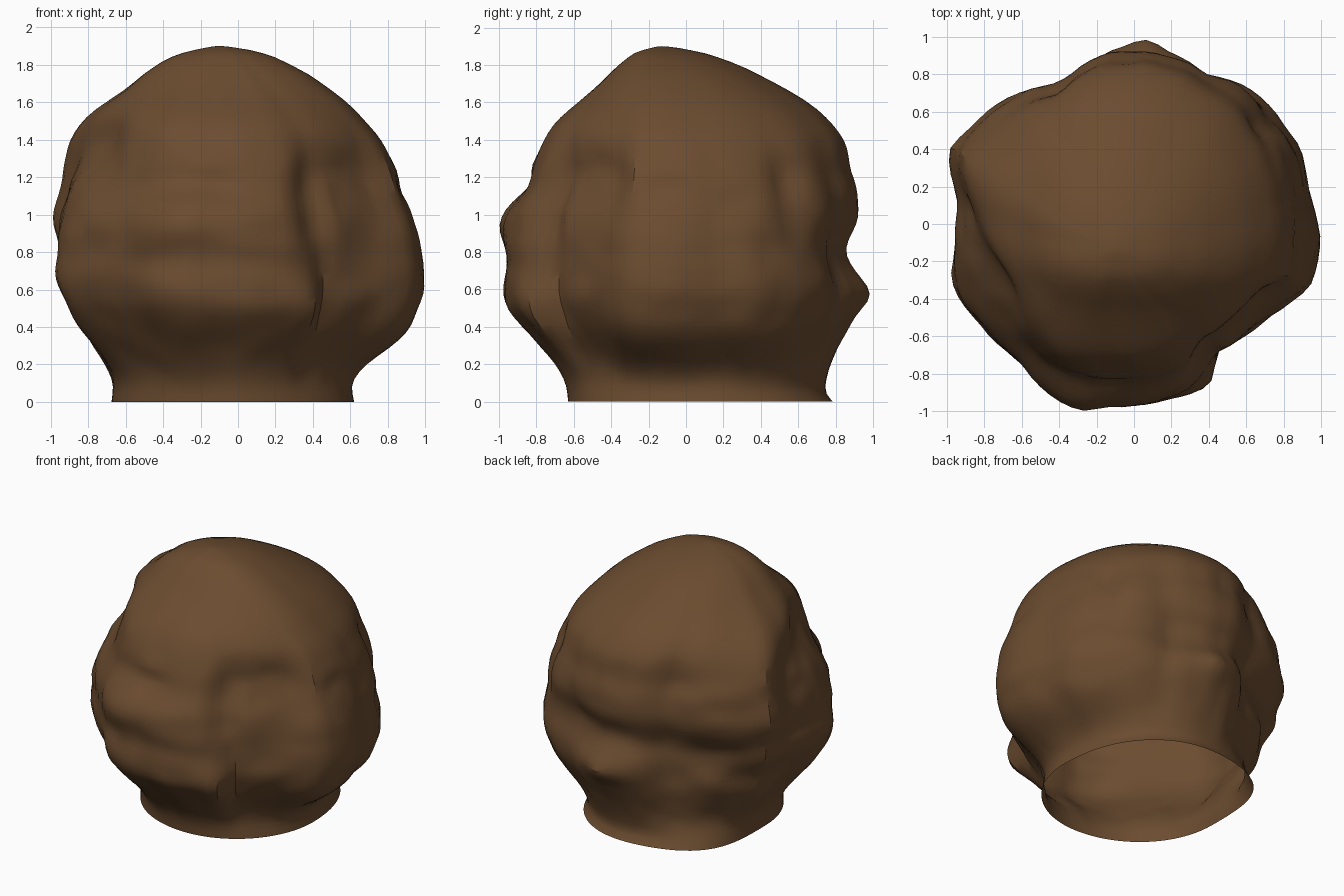
import bpy, bmesh, math
from mathutils import Vector, noise

# Widest outline seen from the top, anticlockwise (x, y)
OUTLINE = [(1, -.1), (.92, .15), (.88, .4), (.75, .62), (.6, .77), (.42, .83), (.3, .92), (.2, .93),
           (.07, .96), (0, .95), (-.15, .95), (-.28, .87), (-.4, .76), (-.65, .7), (-.9, .53),
           (-1.02, .42), (-.92, .1), (-.96, -.1), (-1, -.28), (-.96, -.41), (-.81, -.56), (-.61, -.74),
           (-.53, -.87), (-.43, -.97), (-.28, -1.02), (-.15, -.98), (.05, -1), (.2, -.95),
           (.41, -.87), (.44, -.66), (.54, -.58), (.66, -.47), (.87, -.4), (.96, -.33)]

# Smooth side profiles: (height, reach from the axis)
LEFT = [(0, .67), (.1, .66), (.2, .71), (.4, .86), (.6, .97), (.7, .99), (.8, .98), (.9, 1), (1, 1),
        (1.1, .96), (1.2, .94), (1.4, .87), (1.5, .82), (1.58, .74), (1.65, .62), (1.75, .51),
        (1.83, .39), (1.87, .28), (1.9, .12)]
RIGHT = [(0, .62), (.1, .6), (.2, .68), (.3, .84), (.4, .93), (.6, 1), (.8, .98), (.95, .97), (1.1, .91),
         (1.2, .87), (1.4, .77), (1.6, .59), (1.75, .38), (1.85, .18), (1.88, .06), (1.9, -.08)]
FRONT = [(0, .63), (.1, .64), (.2, .69), (.4, .87), (.5, .96), (.6, .98), (.75, .96), (.85, .96), (1, .94),
         (1.1, .88), (1.2, .83), (1.3, .8), (1.4, .76), (1.5, .7), (1.58, .6), (1.7, .46),
         (1.8, .36), (1.87, .27), (1.9, .15)]
BACK = [(0, .78), (.06, .73), (.2, .79), (.4, .9), (.55, .96), (.65, .95), (.75, .9), (.85, .89), (.95, .94),
        (1.05, .96), (1.15, .94), (1.22, .91), (1.4, .86), (1.5, .78), (1.6, .67), (1.7, .49),
        (1.8, .29), (1.86, .12), (1.89, -.03), (1.9, -.11)]

# Folds, dents and lumps: (azimuth, height, azimuth width, height width, amount)
LUMPS = [(297, 1.0, 6, .33, -.09), (303, .5, 6, .12, -.04), (296, .48, 7, .12, .05),  # front fold and lip
         (256, .95, 20, .12, .04), (256, 1.17, 20, .07, -.03), (245, .76, 14, .07, -.02),  # front ledge
         (262, 1.24, 5, .04, .02), (240, 1.38, 10, .15, .02),
         (333, 1.1, 5, .3, -.05), (354, 1.15, 8, .06, -.03), (38, 1.1, 5, .25, -.05),  # right side folds
         (68, .8, 8, .3, -.06), (86, .56, 8, .1, .06), (88, .8, 12, .07, -.02),  # back knob
         (135, .56, 20, .2, -.14), (137, .5, 11, .1, .07), (138, .74, 14, .07, -.04),  # back left undercut
         (112, .7, 7, .2, -.04), (120, 1.25, 6, .3, -.03), (128, 1.15, 10, .08, .02),
         (159, 1.4, 11, .2, .06), (201, 1.36, 18, .22, -.15),  # left ridge and the flat beside it
         (157, .55, 13, .15, -.06), (196, 1.0, 12, .15, -.04), (176, .78, 16, .06, -.03),
         (135, .03, 25, .12, .09)]  # base corner


def lerp_table(table, t):
    for (a, va), (b, vb) in zip(table, table[1:]):
        if t <= b:
            return va + (vb - va) * (t - a) / (b - a)
    return table[-1][1]


def smooth(a, b, t):
    t = max(0, min(1, (t - a) / (b - a)))
    return t * t * (3 - 2 * t)


def profile(table, z):
    w = .035 * (1 - smooth(1.6, 1.85, z)) * smooth(0, .1, z)
    return sum(lerp_table(table, z + w * k) for k in (-1, 0, 1)) / 3


polar = sorted((math.degrees(math.atan2(y, x)) % 360, math.hypot(x, y)) for x, y in OUTLINE)
polar = [(polar[-1][0] - 360, polar[-1][1])] + polar + [(polar[0][0] + 360, polar[0][1])]


def surface_point(az, z):
    a = math.radians(az)
    c, s = math.cos(a), math.sin(a)
    lean = smooth(1.2, 1.9, z)
    cx, cy = -.1 * lean, -.13 * lean
    ex = profile(RIGHT, z) - cx if c > 0 else profile(LEFT, z) + cx
    ey = profile(BACK, z) - cy if s > 0 else profile(FRONT, z) + cy
    fade = max(smooth(1.05, 1.5, z) * .8, 1 - smooth(0, .35, z) * .7)
    reach = lerp_table(polar, az) * (1 - fade) + 1.0 * fade
    r = reach * (max(ex, 0) * c * c + max(ey, 0) * s * s)
    for la, lz, wa, wz, amount in LUMPS:
        d = (az - la + 180) % 360 - 180
        r += amount * math.exp(-(d / wa) ** 2 - ((z - lz) / wz) ** 2)
    # fine roughness, strongest round the middle
    rough = smooth(.02, .3, z) * (1 - smooth(1.2, 1.5, z))
    r += .02 * rough * noise.noise(Vector((c * 3, s * 3, z * 3.5)))
    r += .015 * rough * noise.noise(Vector((c * 8, s * 8, z * 8)))
    return (cx + r * c, cy + r * s, z)


# Lumpy clay-like body, built as stacked rings and left open underneath
SIDES = 96
heights = [1.56 * i / 38 for i in range(39)] + [1.9 - .34 * (1 - i / 12) ** 2 for i in range(1, 12)]
bm = bmesh.new()
rings = [[bm.verts.new(surface_point(360 * k / SIDES, z)) for k in range(SIDES)] for z in heights]
for low, high in zip(rings, rings[1:]):
    for k in range(SIDES):
        n = (k + 1) % SIDES
        bm.faces.new((low[k], low[n], high[n], high[k]))
apex = bm.verts.new((-.1, -.13, 1.9))
for k in range(SIDES):
    bm.faces.new((rings[-1][k], rings[-1][(k + 1) % SIDES], apex))
inner = [v for ring in rings[1:] for v in ring]
bmesh.ops.smooth_vert(bm, verts=inner, factor=.5, use_axis_x=True, use_axis_y=True, use_axis_z=True)

mesh = bpy.data.meshes.new("lumpy_body")
bm.to_mesh(mesh)
bm.free()
body = bpy.data.objects.new("lumpy_body", mesh)
bpy.context.collection.objects.link(body)

brown = bpy.data.materials.new("earth brown")
brown.diffuse_color = (.147, .072, .029, 1)
mesh.materials.append(brown)

bpy.context.view_layer.objects.active = body
body.select_set(True)
bpy.ops.object.shade_smooth_by_angle(angle=math.radians(30))
